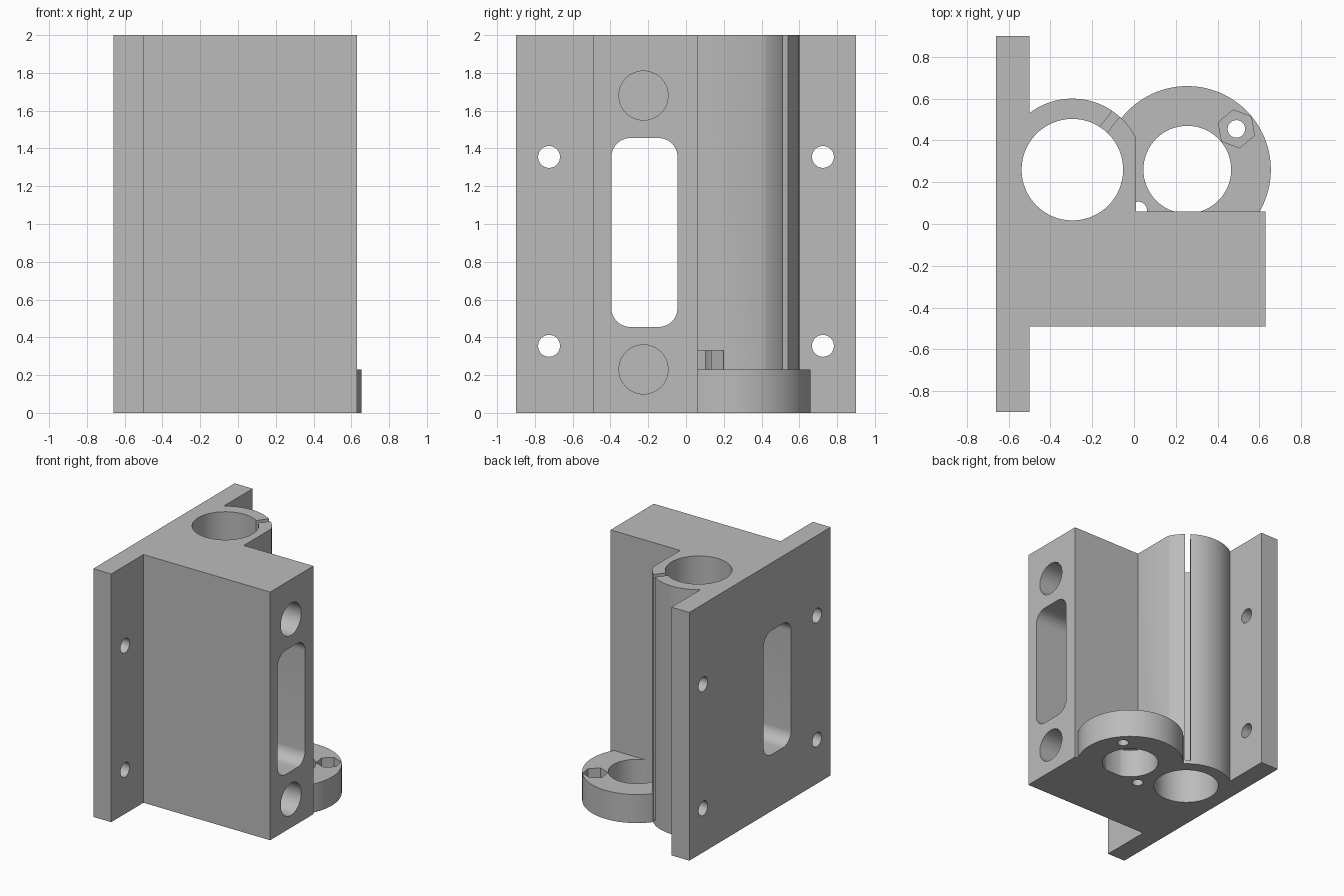
import bpy
import math
from mathutils import Matrix, Vector

cube = bpy.data.objects.get("Cube")
if cube:
    bpy.data.objects.remove(cube)

grey = bpy.data.materials.new("plain grey")
grey.use_nodes = True
grey.diffuse_color = (0.5, 0.5, 0.5, 1)
grey.node_tree.nodes["Principled BSDF"].inputs["Base Color"].default_value = (0.5, 0.5, 0.5, 1)


def prism(name, outline, start, end, axis="Z", turn=0):
    """Extrude a 2D outline along z, or along x with the outline in (y, z)."""
    n = len(outline)
    place = (lambda u, v, h: (u, v, h)) if axis == "Z" else (lambda u, v, h: (h, u, v))
    verts = [place(u, v, h) for h in (start, end) for u, v in outline]
    faces = [list(range(n))[::-1], list(range(n, 2 * n))]
    faces += [[i, (i + 1) % n, (i + 1) % n + n, i + n] for i in range(n)]
    mesh = bpy.data.meshes.new(name)
    mesh.from_pydata(verts, [], faces)
    mesh.materials.append(grey)
    obj = bpy.data.objects.new(name, mesh)
    bpy.context.collection.objects.link(obj)
    return obj


def arc(u, v, r, a0=0, a1=360, steps=64):
    full = abs(a1 - a0) == 360
    count = steps if full else steps + 1
    angles = [math.radians(a0 + (a1 - a0) * i / steps) for i in range(count)]
    return [(u + r * math.cos(a), v + r * math.sin(a)) for a in angles]


def boolean(target, tool, operation="DIFFERENCE"):
    mod = target.modifiers.new("cut", "BOOLEAN")
    mod.operation = operation
    mod.solver = "EXACT"
    mod.object = tool
    bpy.context.view_layer.objects.active = target
    bpy.ops.object.modifier_apply(modifier=mod.name)
    bpy.data.objects.remove(tool)


# Main dimensions
bore = (-0.295, 0.26)
ring = (0.255, 0.26)
tube_r = 0.34
plate_x, wall_x, front_y, back_y = -0.5, 0.01, -0.49, 0.06

# Plate, block and rod tube share one extruded outline
a_wall = math.degrees(math.acos((wall_x - bore[0]) / tube_r))
a_plate = math.degrees(math.acos((plate_x - bore[0]) / tube_r))
outline = [(-0.66, -0.9), (plate_x, -0.9), (plate_x, front_y), (0.63, front_y),
           (0.63, back_y), (wall_x, back_y)]
outline += arc(*bore, tube_r, a_wall, a_plate, 32)
outline += [(plate_x, 0.9), (-0.66, 0.9)]
body = prism("bearing_carriage", outline, 0, 2)

# Nut flange ring at the foot
flange = prism("nut_flange", arc(*ring, 0.4, steps=96), 0, 0.23)
boolean(flange, prism("flange_bore", arc(*ring, 0.21), -0.1, 0.4))
boolean(body, flange, "UNION")

# Rod bore and its clamping slit
boolean(body, prism("rod_bore", arc(*bore, 0.243), -0.1, 2.1))
slit = prism("clamp_slit", [(0.2, -0.022), (0.42, -0.022), (0.42, 0.022), (0.2, 0.022)], 0.03, 2.1)
slit.data.transform(Matrix.Translation(Vector((*bore, 0))) @ Matrix.Rotation(math.radians(52), 4, "Z"))
boolean(body, slit)

# Two opposite flange screws with hexagonal nut pockets
turn = 39.7
for side, radius, low, high in ((1, 0.092, 0.13, 0.4), (-1, 0.14, 0.23, 0.33)):
    x, y = ring[0] + side * 0.235, ring[1] + side * 0.195
    boolean(body, prism("nut_pocket", arc(x, y, radius, turn, turn + 360, 6), low, high))
    boolean(body, prism("flange_screw_hole", arc(x, y, 0.042, steps=32), -0.1, 0.3))

# Rounded window through block and plate
window = []
for u, v, a in ((-0.145, 1.355, 0), (-0.295, 1.355, 90), (-0.295, 0.555, 180), (-0.145, 0.555, 270)):
    window += arc(u, v, 0.1, a, a + 90, 12)
boolean(body, prism("window", window, -1, 1, "X"))

# Blind round pockets above and below the window
for z in (0.23, 1.68):
    boolean(body, prism("round_pocket", arc(-0.225, z, 0.13), plate_x, 1, "X"))

# Plate mounting holes
for y in (-0.725, 0.725):
    for z in (0.355, 1.355):
        boolean(body, prism("mounting_hole", arc(y, z, 0.058, steps=32), -1, 0, "X"))

bpy.ops.object.select_all(action="DESELECT")
body.select_set(True)
bpy.context.view_layer.objects.active = body
bpy.ops.object.shade_smooth_by_angle(angle=math.radians(30))
